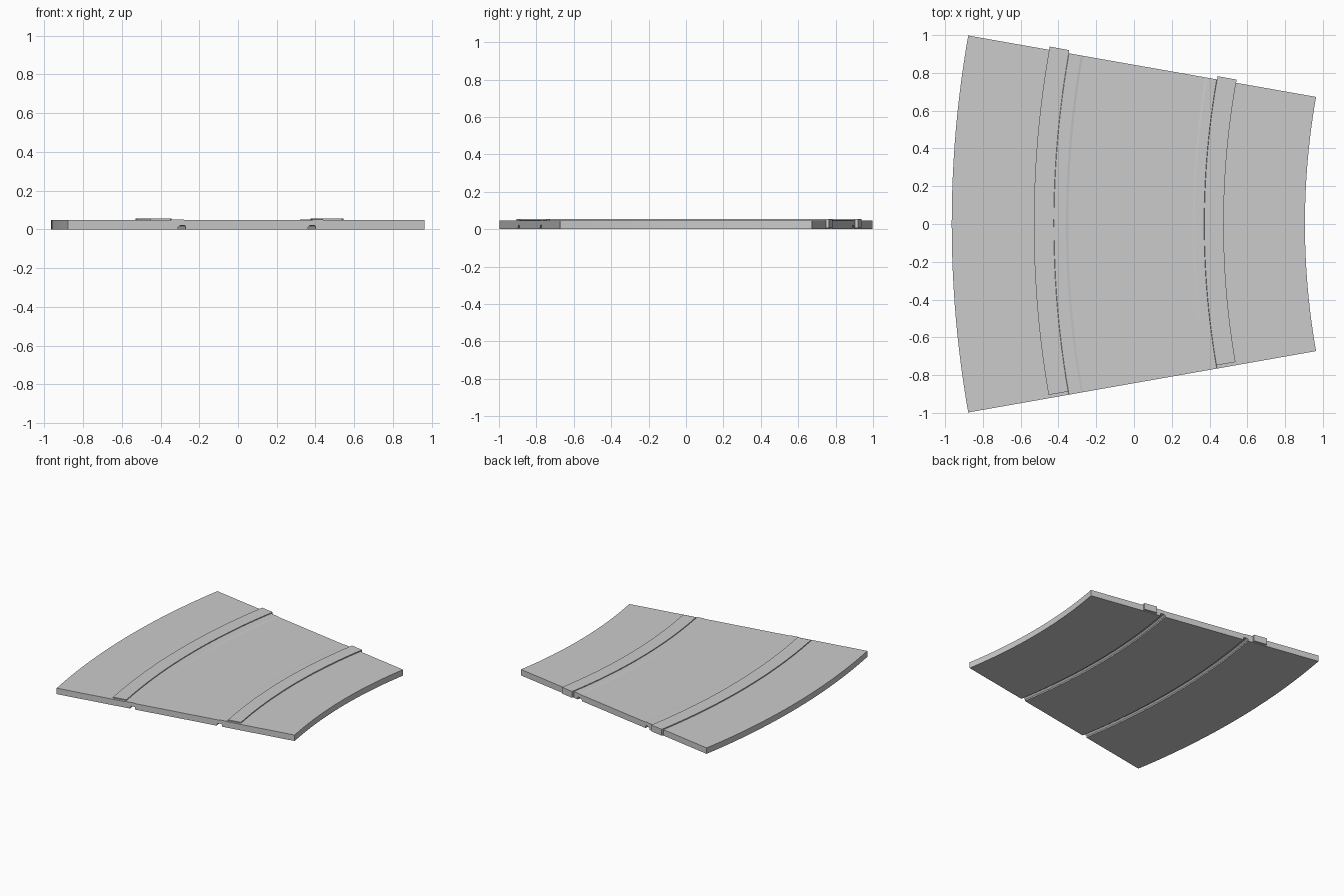
import bpy, bmesh, math

if "Cube" in bpy.data.objects:
    bpy.data.objects.remove(bpy.data.objects["Cube"])

CX = 4.78                  # x of the curve centre
HALF = math.radians(10)    # half of the sector angle


def sweep(name, profile, a0, a1, n):
    """Sweep a closed (radius, z) profile around the curve centre."""
    bm = bmesh.new()
    rings = []
    for i in range(n + 1):
        a = a0 + (a1 - a0) * i / n
        rings.append([bm.verts.new((CX - r * math.cos(a), r * math.sin(a), z))
                      for r, z in profile])
    k = len(profile)
    for p, q in zip(rings, rings[1:]):
        for j in range(k):
            bm.faces.new((p[j], p[(j + 1) % k], q[(j + 1) % k], q[j]))
    bm.faces.new(rings[0])
    bm.faces.new(rings[-1])
    bmesh.ops.recalc_face_normals(bm, faces=bm.faces)
    me = bpy.data.meshes.new(name)
    bm.to_mesh(me)
    bm.free()
    ob = bpy.data.objects.new(name, me)
    bpy.context.collection.objects.link(ob)
    return ob


T = 0.047    # plate top
TOP = 0.055  # rail top

# Road plate with two underside grooves and shallow ramps beside the rails
sweep("road_plate", [
    (3.875, 0), (4.447, 0), (4.447, 0.016), (4.455, 0.021), (4.475, 0.021),
    (4.488, 0.010), (4.488, 0),
    (5.128, 0), (5.128, 0.016), (5.136, 0.021), (5.156, 0.021),
    (5.169, 0.010), (5.169, 0),
    (5.745, 0), (5.745, T),
    (5.205, T), (5.203, 0.050), (5.140, 0.050), (5.128, T),
    (4.470, T), (4.458, 0.050), (4.409, 0.050), (4.407, T),
    (3.875, T)], -HALF, HALF, 24)

# Raised rails, shifted along the curve so they stick out at the back end
for side, r0, r1 in (("outer", 5.205, 5.31), ("inner", 4.305, 4.407)):
    shift = 0.017 / r0
    sweep(side + "_rail", [(r0, T), (r1, T), (r1, TOP), (r0, TOP)],
          -HALF + shift, HALF, 24)
    # Connecting tab beyond the back edge
    sweep(side + "_tab", [(r0, 0.005), (r1, 0.005), (r1, TOP), (r0, TOP)],
          HALF, HALF + shift, 1)
